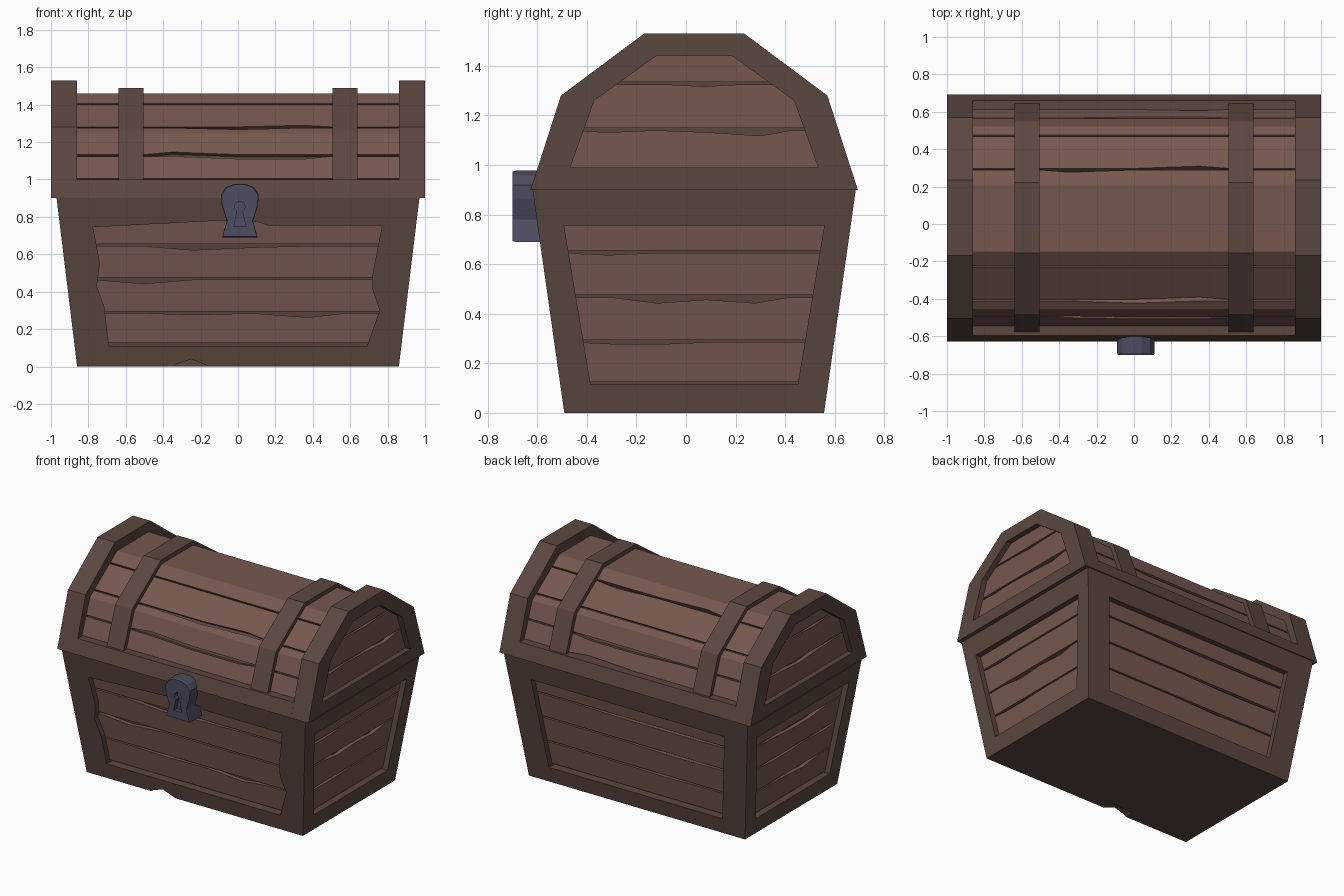
import bpy, bmesh, math, random
from mathutils import Vector

if "Cube" in bpy.data.objects:
    bpy.data.objects.remove(bpy.data.objects["Cube"])

random.seed(4)
CY = 0.033          # chest centre in y (the lock sticks out in front)


def material(name, rgb):
    m = bpy.data.materials.new(name)
    m.diffuse_color = (*rgb, 1)
    m.use_nodes = True
    m.node_tree.nodes["Principled BSDF"].inputs["Base Color"].default_value = m.diffuse_color
    return m


FRAME = material("dark_wood", (0.105, 0.064, 0.051))
PLANK = material("plank_wood", (0.18, 0.098, 0.078))
IRON = material("iron", (0.075, 0.072, 0.115))


def loft(name, rings, mat):
    """Closed solid through a list of equal-sized point rings."""
    bm = bmesh.new()
    vs = [[bm.verts.new(p) for p in r] for r in rings]
    n = len(vs[0])
    for a, b in zip(vs, vs[1:]):
        for i in range(n):
            bm.faces.new((a[i], a[(i + 1) % n], b[(i + 1) % n], b[i]))
    bm.faces.new(vs[0])
    bm.faces.new(vs[-1])
    bmesh.ops.recalc_face_normals(bm, faces=bm.faces)
    me = bpy.data.meshes.new(name)
    bm.to_mesh(me)
    bm.free()
    me.materials.append(mat)
    ob = bpy.data.objects.new(name, me)
    bpy.context.collection.objects.link(ob)
    return ob


def cut(ob, cutter):
    mod = ob.modifiers.new("cut", 'BOOLEAN')
    mod.solver = 'EXACT'
    mod.object = cutter
    cutter.hide_render = True
    bpy.context.view_layer.objects.active = ob
    bpy.ops.object.modifier_apply(modifier=mod.name)
    bpy.data.objects.remove(cutter)


def recess(ob, wall, outline, depth=0.07):
    """Sink an outline (u, z) into a wall given by wall(u, z, depth)."""
    cut(ob, loft("cutter", [[wall(u, z, d) for u, z in outline]
                            for d in (-0.1, depth)], ob.data.materials[0]))


def wall_planks(name, wall, levels, half, depth=0.04):
    """Stack of planks with worn top edges filling a recess."""
    for i, (lo, hi) in enumerate(zip(levels, levels[1:])):
        rings = []
        for s in (-1, -0.65, -0.3, 0.1, 0.5, 0.75, 1):
            worn = random.choice((0, 0, 0.008, 0.022)) if abs(s) < 0.7 else 0
            top = hi - 0.01 - worn
            rings.append([wall(s * half(lo), lo, depth), wall(s * half(top), top, depth),
                          wall(s * half(top), top, 0.08), wall(s * half(lo), lo, 0.08)])
        loft(f"{name}_plank_{i + 1}", rings, PLANK)


# Tapered body with a chipped front bottom edge
def front(s):
    return lambda u, z, d: (u, CY + s * (0.524 + 0.142 * z - d), z)


def side(s):
    return lambda u, z, d: (s * (0.86 + 0.122 * z - d), CY + u, z)


def rect(hx, hy, z):
    return [(a * hx, CY + b * hy, z) for a, b in ((-1, -1), (1, -1), (1, 1), (-1, 1))]


body = loft("body_frame", [rect(0.86, 0.524, 0), rect(0.97, 0.652, 0.9)], FRAME)
chip = [(-0.37, -0.02), (-0.33, 0.012), (-0.25, 0.04), (-0.13, -0.01)]
cut(body, loft("cutter", [[(x, y, z) for x, z in chip] for y in (-0.7, -0.42)], FRAME))

ragged = [(-0.69, 0.11), (-0.715, 0.32), (-0.755, 0.43), (-0.738, 0.55), (-0.775, 0.745),
          (-0.1, 0.78), (0.1, 0.775), (0.16, 0.755), (0.77, 0.755), (0.717, 0.48),
          (0.72, 0.41), (0.757, 0.30), (0.69, 0.11)]
plain = [(-0.69, 0.11), (-0.77, 0.755), (0.77, 0.755), (0.69, 0.11)]
end = [(-0.418, 0.115), (-0.525, 0.755), (0.525, 0.755), (0.418, 0.115)]
levels = (0.125, 0.295, 0.475, 0.655, 0.83)
for nm, s, hole in (("front", -1, ragged), ("back", 1, plain)):
    recess(body, front(s), hole)
    wall_planks(nm, front(s), levels, lambda z: 0.72 + 0.125 * z)
for nm, s in (("left", -1), ("right", 1)):
    recess(body, side(s), end)
    wall_planks(nm, side(s), levels, lambda z: 0.42 + 0.166 * z)


# Lid: arch profiles offset inwards from the outer outline
def arch(top, sides, base=0.9):
    mid = (top + sides) / 2
    h = [(0.66 - 0.3224 * (base - 0.9) - 1.05 * sides, base),
         (0.5375 - 0.854 * mid, 1.28 - 0.61 * mid),
         (0.2025 - 0.331 * top, 1.53 - top)]
    return [(-y, z) for y, z in h] + h[::-1]


def slab(name, profile, x0, x1, mat):
    return loft(name, [[(x, CY + y, z) for y, z in profile] for x in (x0, x1)], mat)


slab("lid_rim", [(-0.66, 0.9), (-0.628, 1.0), (0.628, 1.0), (0.66, 0.9)], -0.86, 0.86, FRAME)
slab("lid_core", arch(0.1, 0.085, 0.95), -0.87, 0.87, FRAME)

half_open = [(0.5, 0.99), (0.403, 1.26), (0.153, 1.44)]
lid_open = [(-y, z) for y, z in half_open] + half_open[::-1]


def lid_half(z):
    pts = [(0.9, 0.6), (1.245, 0.49), (1.46, 0.18)]
    (za, a), (zb, b) = pts[:2] if z < 1.245 else pts[1:]
    return a + (b - a) * (z - za) / (zb - za)


for nm, s in (("left", -1), ("right", 1)):
    ob = slab(f"{nm}_lid_end", arch(0, 0), s * 0.86, s * 1.0, FRAME)
    wall = lambda u, z, d, s=s: (s * (1.0 - d), CY + u, z)
    recess(ob, wall, lid_open)
    wall_planks(f"{nm}_lid_end", wall, (0.96, 1.15, 1.335, 1.465), lid_half)
    slab(f"{nm}_lid_strap", arch(0.04, 0.015, 0.99), s * 0.505, s * 0.64, FRAME)

# Curved lid boards laid around the barrel
barrel = [Vector(p) for p in arch(0.07, 0.045, 1.0)]
lengths = [(b - a).length for a, b in zip(barrel, barrel[1:])]


def on_barrel(t):
    d = t * sum(lengths)
    for a, b, ln in zip(barrel, barrel[1:], lengths):
        if d <= ln + 1e-6:
            return a.lerp(b, d / ln)
        d -= ln
    return barrel[-1]


hub = Vector((0, 0.95))
edges = (0, 0.084, 0.196, 0.33, 0.67, 0.804, 0.916, 1)
for i, (t0, t1) in enumerate(zip(edges, edges[1:])):
    corners = [t for t in (lengths[0] / sum(lengths), 1 - lengths[0] / sum(lengths),
                           (lengths[0] + lengths[1]) / sum(lengths),
                           1 - (lengths[0] + lengths[1]) / sum(lengths)) if t0 < t < t1]
    rings = []
    for x in (-0.87, -0.5, -0.35, 0.0, 0.35, 0.5, 0.87):
        wear = [random.choice((0, 0, 0.009)) if abs(x) < 0.4 else 0 for _ in range(2)]
        ts = sorted([t0 + 0.003 + wear[0], t1 - 0.003 - wear[1]] + corners)
        outer = [on_barrel(t) for t in ts]
        inner = [hub + (p - hub) * 0.91 for p in reversed(outer)]
        rings.append([(x, CY + p.x, p.y) for p in outer + inner])
    loft(f"lid_board_{i + 1}", rings, PLANK)

# Lock plate with a sunken keyhole
h = [(0.095, 0.69), (0.07, 0.78), (0.097, 0.86), (0.1, 0.92), (0.075, 0.958), (0.03, 0.977)]
plate = [(-x, z) for x, z in h] + h[::-1]
lock = loft("lock", [[(0.01 + x * k, y, 0.83 + (z - 0.83) * k) for x, z in plate]
                     for y, k in ((-0.7, 0.97), (-0.688, 1), (-0.56, 1))], IRON)
key = [(0.028 * math.sin(math.radians(a)), 0.855 + 0.028 * math.cos(math.radians(a)))
       for a in range(-150, 151, 30)] + [(0.032, 0.748), (-0.032, 0.748)]
cut(lock, loft("cutter", [[(0.01 + x, y, z) for x, z in key] for y in (-0.75, -0.665)], IRON))
